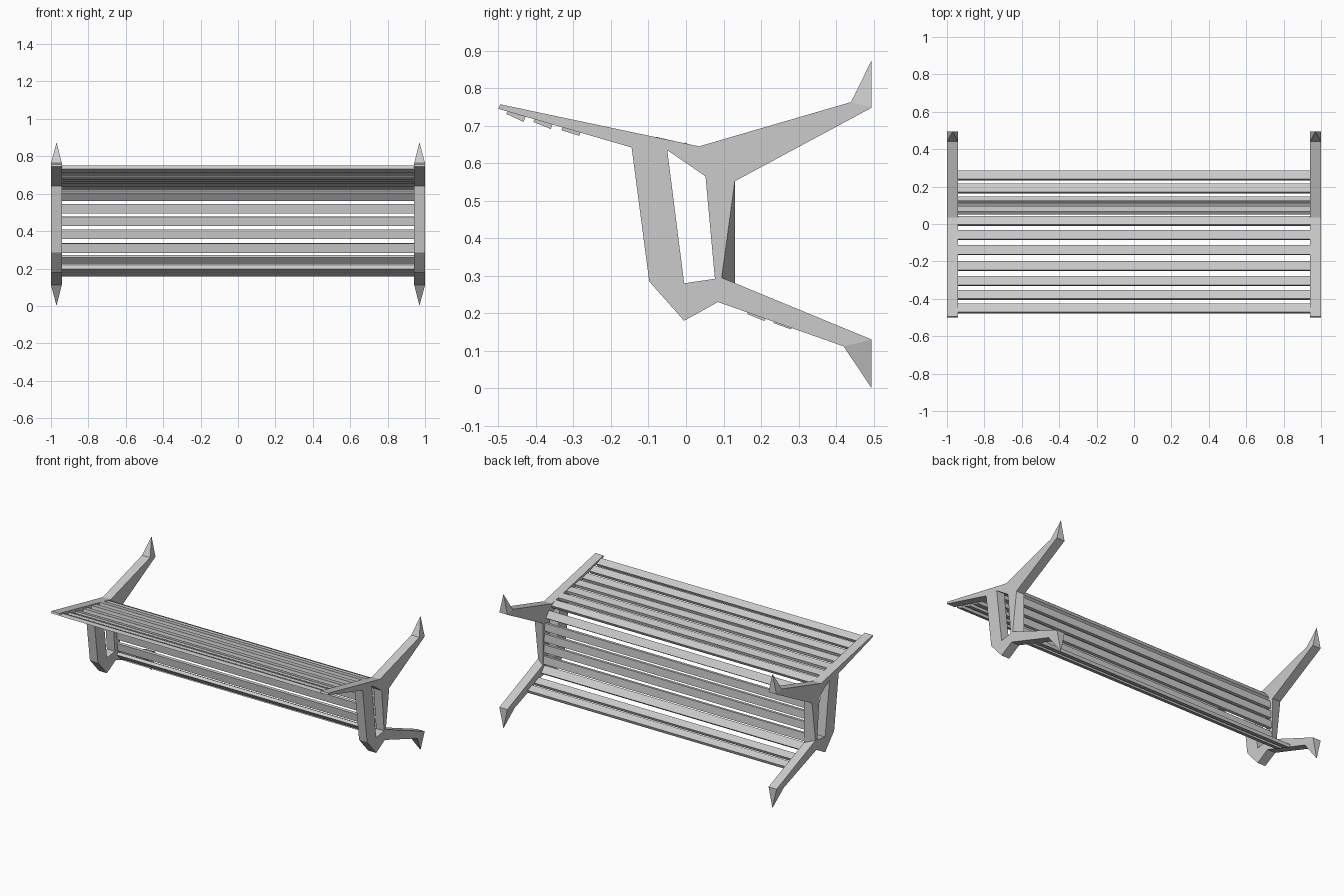
import bpy, bmesh, math

if "Cube" in bpy.data.objects:
    bpy.data.objects.remove(bpy.data.objects["Cube"])

# Side outline of one end frame (y, z): 0-14 outer loop, 15-18 column opening
PTS = [(-.495, .757), (.035, .645), (.44, .763), (.495, .875), (.495, .748),
       (.13, .552), (.095, .295), (.495, .13), (.495, 0), (.42, .112),
       (.085, .23), (-.005, .18), (-.098, .285), (-.145, .642), (-.5, .745),
       (-.05, .635), (.052, .565), (.077, .292), (-.005, .28)]
SIDES = [(0, 1, 15, 18, 11, 12, 13, 14),
         (1, 2, 4, 5, 6, 7, 9, 10, 11, 18, 17, 16, 15),
         (2, 3, 4), (7, 8, 9)]
OUTER = list(range(15)) + [0]
HOLE = [15, 18, 17, 16, 15]
TIPS = (3, 8)                 # ends that pinch to a point
INNER_SHIFT = {6: (.13, .28)}  # the column's rear face twists inwards


def end_frame():
    bm = bmesh.new()
    out, inn = [], []
    for i, p in enumerate(PTS):
        if i in TIPS:
            v = bm.verts.new((.97, *p))
            out.append(v)
            inn.append(v)
        else:
            out.append(bm.verts.new((1, *p)))
            inn.append(bm.verts.new((.942, *INNER_SHIFT.get(i, p))))
    for f in SIDES:
        bm.faces.new([out[i] for i in f])
        bm.faces.new([inn[i] for i in reversed(f)])
    for loop in (OUTER, HOLE):
        for a, b in zip(loop, loop[1:]):
            ring = list(dict.fromkeys((out[a], out[b], inn[b], inn[a])))
            bm.faces.new(ring)
    bmesh.ops.recalc_face_normals(bm, faces=bm.faces)
    me = bpy.data.meshes.new("end_frames")
    bm.to_mesh(me)
    bm.free()
    ob = bpy.data.objects.new("end_frames", me)
    bpy.context.collection.objects.link(ob)
    ob.modifiers.new("mirror", 'MIRROR').use_axis[0] = True


def slat(name, y, z, tilt):
    bpy.ops.mesh.primitive_cube_add(size=1, location=(0, y, z),
                                    rotation=(math.radians(tilt), 0, 0))
    ob = bpy.context.object
    ob.name = name
    ob.scale = (1.885, .05, .02)


end_frame()

# Slats: upper wing, column, lower wing (y, z, tilt in degrees)
upper = [(-.452, .73, -25), (-.38, .71, -22), (-.305, .69, -17), (-.225, .678, -13),
         (-.14, .667, -11), (-.058, .655, -13), (.015, .636, -25), (.074, .588, -55)]
column = [(.1, .52, -86), (.105, .452, -86), (.109, .384, -86), (.113, .31, -84)]
lower = [(.122, .248, -48), (.19, .198, -22), (.26, .175, -20)]
for part, rows in (("upper_slat", upper), ("column_slat", column), ("lower_slat", lower)):
    for i, row in enumerate(rows):
        slat(f"{part}_{i + 1}", *row)
